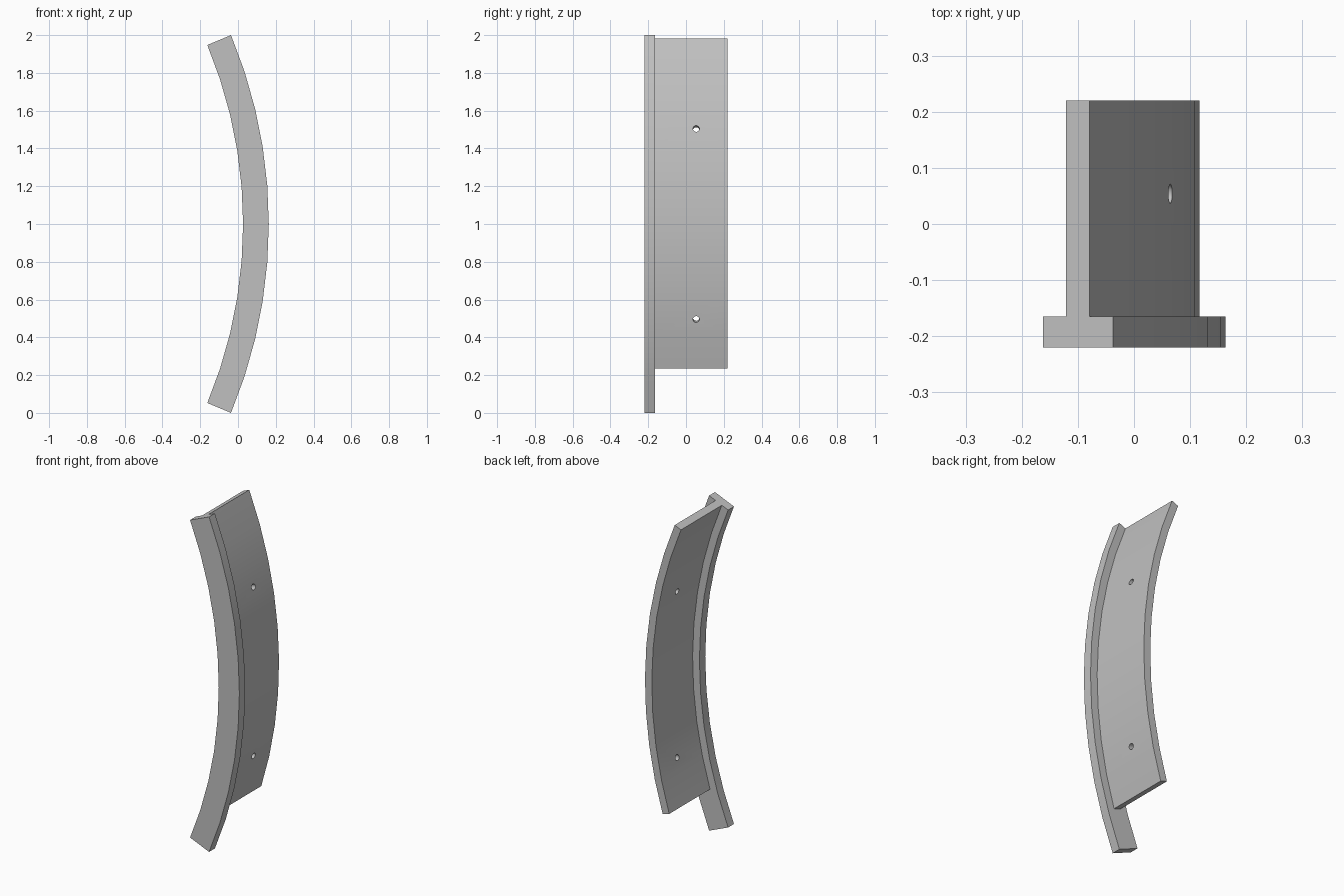
import bpy
import bmesh
from math import sin, cos, radians

cube = bpy.data.objects.get("Cube")
if cube:
    bpy.data.objects.remove(cube, do_unlink=True)

CENTRE_X, CENTRE_Z = -2.437, 1.0   # axis of the curve
TOP = radians(22.62)

grey = bpy.data.materials.new("plain grey")
grey.use_nodes = True
colour = (0.53, 0.53, 0.53, 1)
grey.diffuse_color = colour
grey.node_tree.nodes["Principled BSDF"].inputs["Base Color"].default_value = colour


def curved_bar(name, inner, outer, y_front, y_back, start, end, steps):
    """Sweep a rectangular section along an arc about the y axis."""
    bm = bmesh.new()
    rings = []
    for i in range(steps + 1):
        a = start + (end - start) * i / steps
        section = [(inner, y_front), (outer, y_front), (outer, y_back), (inner, y_back)]
        rings.append([bm.verts.new((CENTRE_X + r * cos(a), y, CENTRE_Z + r * sin(a)))
                      for r, y in section])
    for low, high in zip(rings, rings[1:]):
        for k in range(4):
            n = (k + 1) % 4
            bm.faces.new((low[k], low[n], high[n], high[k]))
    bm.faces.new(rings[0])
    bm.faces.new(rings[-1])
    bmesh.ops.recalc_face_normals(bm, faces=bm.faces)
    mesh = bpy.data.meshes.new(name)
    bm.to_mesh(mesh)
    bm.free()
    mesh.materials.append(grey)
    obj = bpy.data.objects.new(name, mesh)
    bpy.context.collection.objects.link(obj)
    return obj


def activate(obj):
    bpy.ops.object.select_all(action='DESELECT')
    obj.select_set(True)
    bpy.context.view_layer.objects.active = obj


# Front rim and the thinner shell standing behind it
rim = curved_bar("front_rim", 2.464, 2.6, -0.22, -0.165, -TOP, TOP, 10)
shell = curved_bar("curved_shell", 2.509, 2.554, -0.165, 0.22, radians(-17.43), TOP, 9)

# Two radial screw holes through the shell
for angle in (radians(-11.4), radians(11.4)):
    bpy.ops.mesh.primitive_cylinder_add(
        vertices=24, radius=0.017, depth=0.2,
        location=(CENTRE_X + 2.53 * cos(angle), 0.054, CENTRE_Z + 2.53 * sin(angle)),
        rotation=(0, radians(90) - angle, 0))
    cutter = bpy.context.object
    cutter.name = "hole_cutter"
    cutter.hide_render = True
    cutter.data.materials.append(grey)
    cut = shell.modifiers.new("screw_hole", 'BOOLEAN')
    cut.operation = 'DIFFERENCE'
    cut.solver = 'EXACT'
    cut.object = cutter
    activate(shell)
    bpy.ops.object.modifier_apply(modifier=cut.name)
    bpy.data.objects.remove(cutter, do_unlink=True)

for part in (rim, shell):
    activate(part)
    bpy.ops.object.shade_smooth_by_angle(angle=radians(30))
